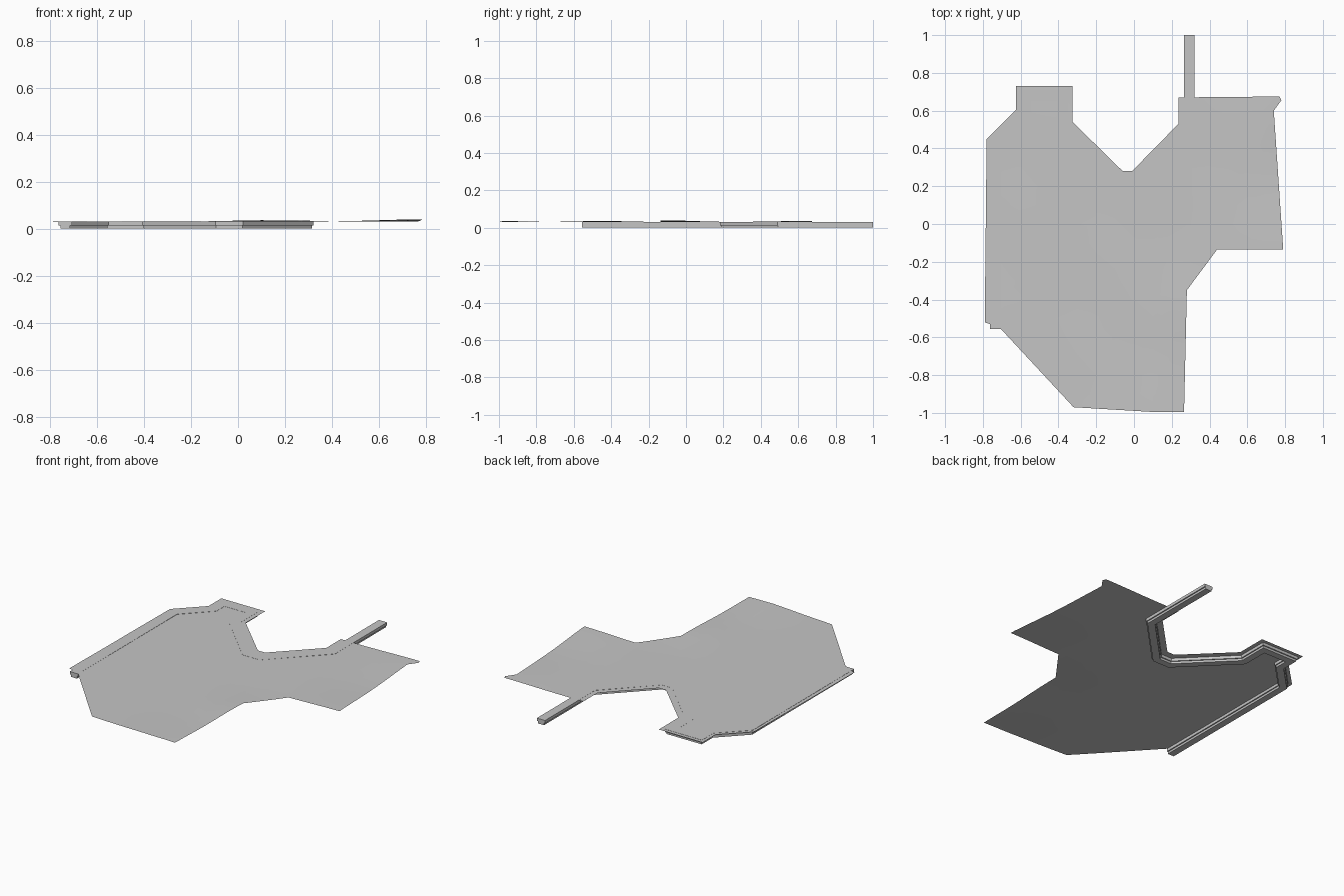
import bpy, bmesh
from math import exp, sin
from mathutils import Vector

cube = bpy.data.objects.get("Cube")
if cube:
    bpy.data.objects.remove(cube, do_unlink=True)


def material(name, value):
    mat = bpy.data.materials.new(name)
    mat.use_nodes = True
    colour = (value, value, value, 1)
    mat.diffuse_color = colour
    mat.node_tree.nodes["Principled BSDF"].inputs["Base Color"].default_value = colour
    return mat


grey = material("plain grey", 0.56)


def finish(bm, name):
    mesh = bpy.data.meshes.new(name)
    bm.to_mesh(mesh)
    bm.free()
    mesh.materials.append(grey)
    obj = bpy.data.objects.new(name, mesh)
    bpy.context.collection.objects.link(obj)
    return obj


# Ground sheet: outline cut into a grid, then gently raised
outline = [(-.79, -.52), (-.78, .45), (-.625, .605), (-.625, .73), (-.325, .73),
           (-.325, .54), (-.06, .28), (-.01, .28), (.235, .53), (.235, .67),
           (.77, .675), (.78, .655), (.74, .6), (.79, -.135), (.44, -.135),
           (.28, -.35), (.265, -.995), (.1, -.995), (-.32, -.97), (-.71, -.55)]
# Each rise: x, y, height, radius
rises = [(.79, -.13, .010, .25), (.28, -.45, .006, .2), (.1, -1, .006, .2),
         (.75, .65, .006, .25)]


def ground_height(x, y):
    z = .030 + sum(h * exp(-((x - a) ** 2 + (y - b) ** 2) / r ** 2) for a, b, h, r in rises)
    return z + .0006 * sin(9 * x + 4 * y) * sin(7 * y - 3 * x)


bm = bmesh.new()
face = bm.faces.new([bm.verts.new((x, y, 0)) for x, y in outline])
bmesh.ops.triangulate(bm, faces=[face])
for axis in (Vector((1, 0, 0)), Vector((0, 1, 0))):
    for i in range(-9, 10):
        bmesh.ops.bisect_plane(bm, geom=bm.verts[:] + bm.edges[:] + bm.faces[:],
                               plane_co=axis * i * .1, plane_no=axis)
for v in bm.verts:
    v.co.z = ground_height(v.co.x, v.co.y)
for f in bm.faces:
    f.normal_update()
    if f.normal.z < 0:
        f.normal_flip()
    f.smooth = True
finish(bm, "ground_sheet")

# Border wall: stepped section swept along the edge with mitred corners
path = [Vector(p) for p in [(-.735, -.555), (-.735, .425), (-.577, .585), (-.577, .68),
                            (-.38, .68), (-.38, .505), (-.085, .21), (.01, .21),
                            (.293, .5), (.293, 1)]]
section = [(-.021, 0), (.021, 0), (.021, .013), (.028, .013),
           (.028, .031), (-.028, .031), (-.028, .013), (-.021, .013)]


def side(a, b):
    d = (b - a).normalized()
    return Vector((d.y, -d.x))


bm = bmesh.new()
rings = []
for i, p in enumerate(path):
    before = side(path[max(i - 1, 0)], path[max(i, 1)])
    after = side(path[min(i, len(path) - 2)], path[min(i + 1, len(path) - 1)])
    mitre = (before + after).normalized()
    mitre /= mitre.dot(after)
    rings.append([bm.verts.new((*(p + mitre * o), z)) for o, z in section])
for r, s in zip(rings, rings[1:]):
    for k in range(len(section)):
        n = (k + 1) % len(section)
        bm.faces.new((r[k], r[n], s[n], s[k]))
bm.faces.new(rings[0])
bm.faces.new(rings[-1][::-1])
bmesh.ops.recalc_face_normals(bm, faces=bm.faces[:])
finish(bm, "border_wall")
